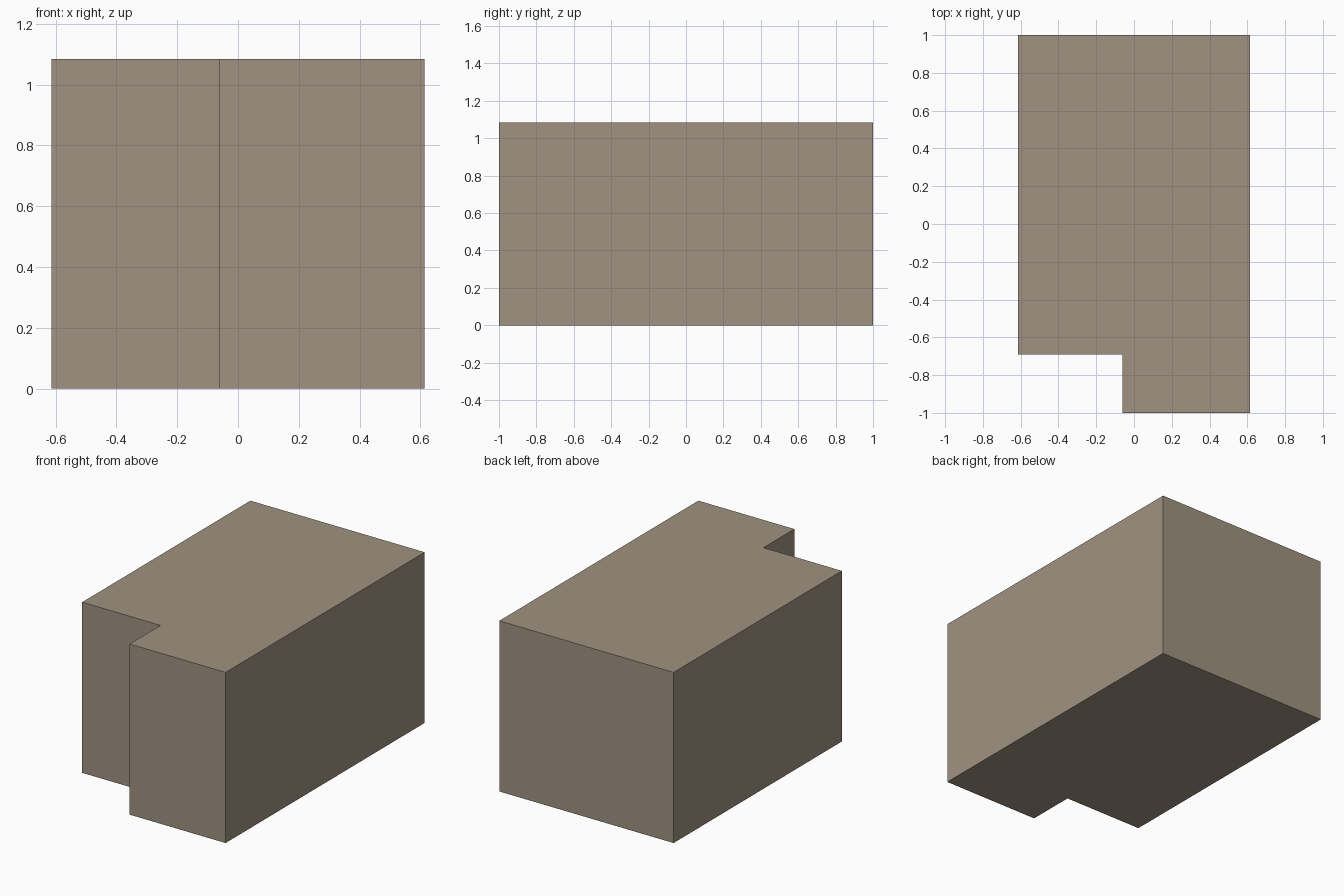
import bpy
import bmesh

if "Cube" in bpy.data.objects:
    bpy.data.objects.remove(bpy.data.objects["Cube"])

HEIGHT = 1.085
# L-shaped footprint, counter-clockwise, with the notch at the front left
FOOTPRINT = [(-0.613, -0.69), (-0.062, -0.69), (-0.062, -1.0),
             (0.613, -1.0), (0.613, 1.0), (-0.613, 1.0)]

# Building block: footprint extruded straight up into a closed solid
bm = bmesh.new()
base = bm.faces.new([bm.verts.new((x, y, 0)) for x, y in FOOTPRINT])
top = bmesh.ops.extrude_face_region(bm, geom=[base], use_keep_orig=True)
bmesh.ops.translate(bm, vec=(0, 0, HEIGHT),
                    verts=[v for v in top["geom"] if isinstance(v, bmesh.types.BMVert)])
bmesh.ops.recalc_face_normals(bm, faces=bm.faces)

mesh = bpy.data.meshes.new("notched_block")
bm.to_mesh(mesh)
bm.free()
block = bpy.data.objects.new("notched_block", mesh)
bpy.context.collection.objects.link(block)

# Taupe surface colour
taupe = bpy.data.materials.new("taupe")
taupe.diffuse_color = (0.35, 0.29, 0.22, 1)
taupe.use_nodes = True
taupe.node_tree.nodes["Principled BSDF"].inputs["Base Color"].default_value = taupe.diffuse_color
mesh.materials.append(taupe)
